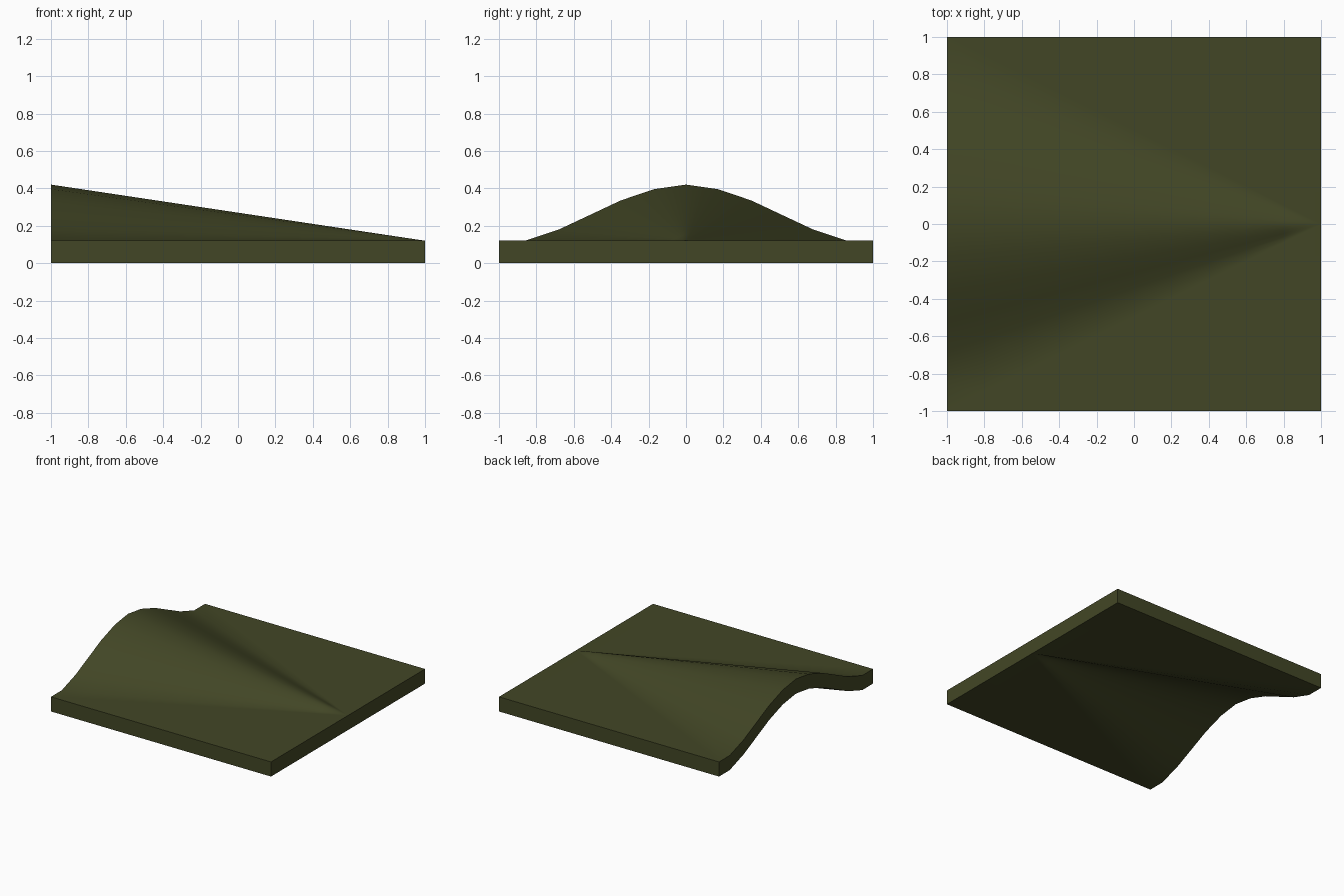
import bpy, bmesh, math

if "Cube" in bpy.data.objects:
    bpy.data.objects.remove(bpy.data.objects["Cube"])

THICK = 0.12

# Arched edge profile at x = -1: (y, rise above the flat slab)
half = [(0.0, 0.30), (0.17, 0.276), (0.35, 0.215), (0.52, 0.135), (0.68, 0.06), (0.86, 0.0), (1.0, 0.0)]
arch = [(-y, h) for y, h in reversed(half[1:])] + half

bm = bmesh.new()

# Underside: a fan from the tip, so the arch fades conically into the flat edge
tip = bm.verts.new((1, 0, 0))
rim = [bm.verts.new((1, -1, 0))]
rim += [bm.verts.new((-1, y, h)) for y, h in arch]
rim.append(bm.verts.new((1, 1, 0)))
for a, b in zip(rim, rim[1:]):
    bm.faces.new((tip, a, b))

# Cross rows for even smooth shading
for i in range(1, 10):
    bmesh.ops.bisect_plane(bm, geom=bm.verts[:] + bm.edges[:] + bm.faces[:],
                           plane_co=(-1 + i * 0.2, 0, 0), plane_no=(1, 0, 0))

# Constant vertical thickness
res = bmesh.ops.extrude_face_region(bm, geom=bm.faces[:], use_keep_orig=True)
top = [g for g in res["geom"] if isinstance(g, bmesh.types.BMVert)]
bmesh.ops.translate(bm, verts=top, vec=(0, 0, THICK))
bmesh.ops.recalc_face_normals(bm, faces=bm.faces[:])

mesh = bpy.data.meshes.new("curved_ramp")
bm.to_mesh(mesh)
bm.free()
ramp = bpy.data.objects.new("curved_ramp", mesh)
bpy.context.collection.objects.link(ramp)

# Dark olive colour
olive = bpy.data.materials.new("dark olive")
olive.diffuse_color = (0.055, 0.062, 0.019, 1)
olive.use_nodes = True
olive.node_tree.nodes["Principled BSDF"].inputs["Base Color"].default_value = olive.diffuse_color
mesh.materials.append(olive)

# Smooth arch, sharp slab edges
bpy.context.view_layer.objects.active = ramp
ramp.select_set(True)
bpy.ops.object.shade_smooth_by_angle(angle=math.radians(35))
